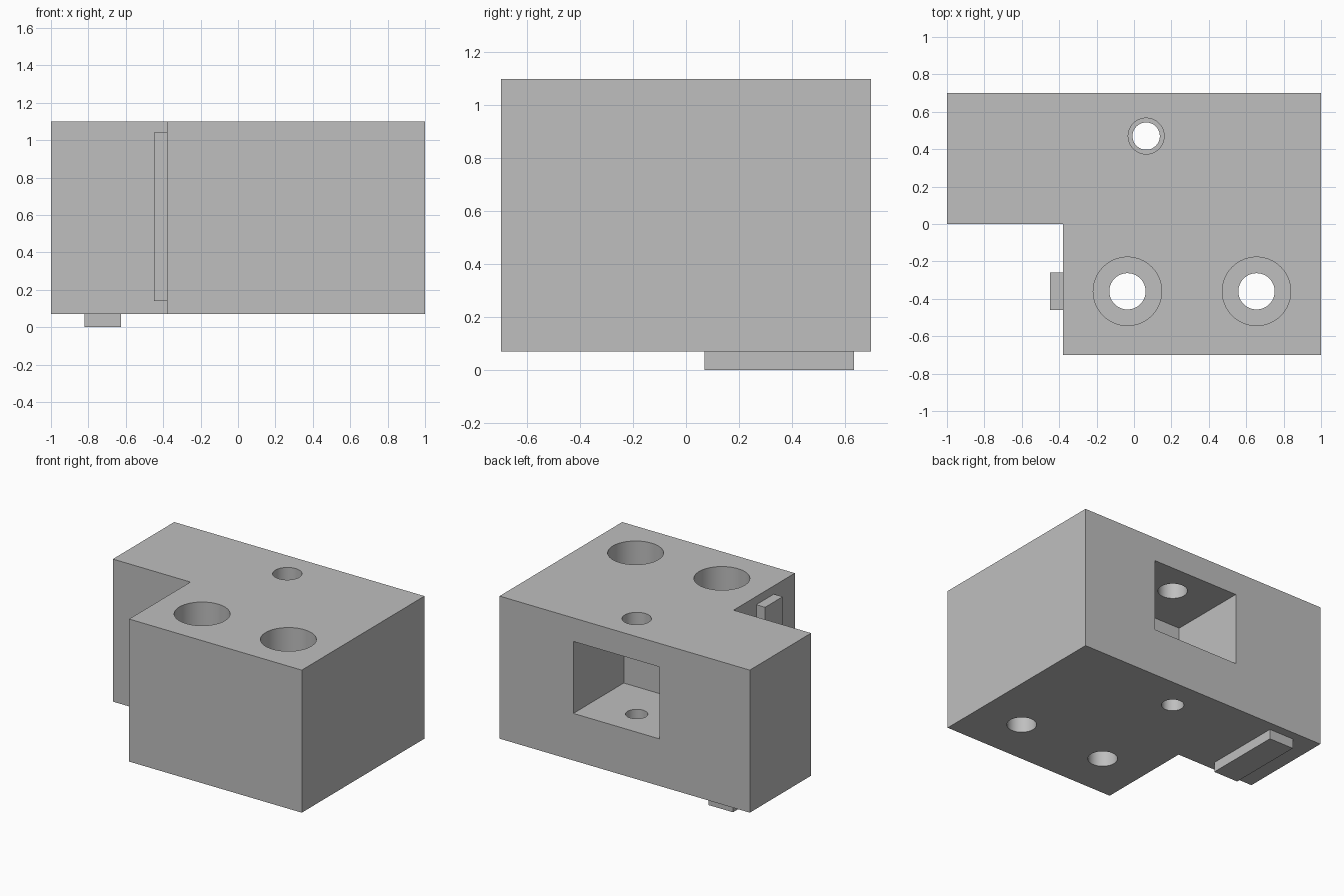
import bpy
import bmesh
from mathutils import Matrix, Vector

default = bpy.data.objects.get("Cube")
if default:
    bpy.data.objects.remove(default, do_unlink=True)

# Single grey material
grey = bpy.data.materials.new("light grey")
grey.use_nodes = True
colour = (0.52, 0.52, 0.52, 1)
grey.diffuse_color = colour
grey.node_tree.nodes["Principled BSDF"].inputs["Base Color"].default_value = colour

BOTTOM, TOP = 0.07, 1.10


def finish(name, bm):
    bmesh.ops.recalc_face_normals(bm, faces=bm.faces)
    mesh = bpy.data.meshes.new(name)
    bm.to_mesh(mesh)
    bm.free()
    mesh.materials.append(grey)
    obj = bpy.data.objects.new(name, mesh)
    bpy.context.collection.objects.link(obj)
    return obj


def prism(name, outline, z0, z1):
    bm = bmesh.new()
    face = bm.faces.new([bm.verts.new((x, y, z0)) for x, y in outline])
    up = bmesh.ops.extrude_face_region(bm, geom=[face])["geom"]
    verts = [g for g in up if isinstance(g, bmesh.types.BMVert)]
    bmesh.ops.translate(bm, verts=verts, vec=Vector((0, 0, z1 - z0)))
    return finish(name, bm)


def box(name, x0, x1, y0, y1, z0, z1):
    return prism(name, [(x0, y0), (x1, y0), (x1, y1), (x0, y1)], z0, z1)


def cylinder(name, x, y, radius, z0, z1):
    bm = bmesh.new()
    bmesh.ops.create_cone(bm, cap_ends=True, segments=64, radius1=radius,
                          radius2=radius, depth=z1 - z0,
                          matrix=Matrix.Translation((x, y, (z0 + z1) / 2)))
    return finish(name, bm)


def cut(target, cutter):
    cutter.hide_render = True
    mod = target.modifiers.new(cutter.name, "BOOLEAN")
    mod.operation = "DIFFERENCE"
    mod.solver = "EXACT"
    mod.object = cutter
    bpy.context.view_layer.objects.active = target
    bpy.ops.object.modifier_apply(modifier=mod.name)
    bpy.data.objects.remove(cutter, do_unlink=True)


# L-shaped block
body = prism("block_body", [(-1, 0), (-0.38, 0), (-0.38, -0.7), (1, -0.7),
                            (1, 0.7), (-1, 0.7)], BOTTOM, TOP)

# Rectangular pocket in the back
cut(body, box("pocket_cutter", -0.28, 0.41, 0.125, 0.9, 0.41, 0.93))

# Stepped vertical hole through the pocket
cut(body, cylinder("pocket_lower_hole", 0.065, 0.47, 0.073, -0.1, 0.6))
cut(body, cylinder("pocket_upper_hole", 0.065, 0.47, 0.096, 0.7, 1.3))

# Two counterbored screw holes
for x in (-0.035, 0.655):
    cut(body, cylinder("screw_hole", x, -0.36, 0.097, -0.1, 0.9))
    cut(body, cylinder("screw_counterbore", x, -0.36, 0.183, 0.7, 1.3))

bpy.ops.object.select_all(action="DESELECT")
body.select_set(True)
bpy.context.view_layer.objects.active = body
bpy.ops.object.shade_smooth_by_angle(angle=0.5)

# Locating keys below and on the notch wall
box("bottom_key", -0.82, -0.625, 0.07, 0.635, 0, BOTTOM)
box("side_key", -0.45, -0.38, -0.46, -0.26, 0.14, 1.04)
